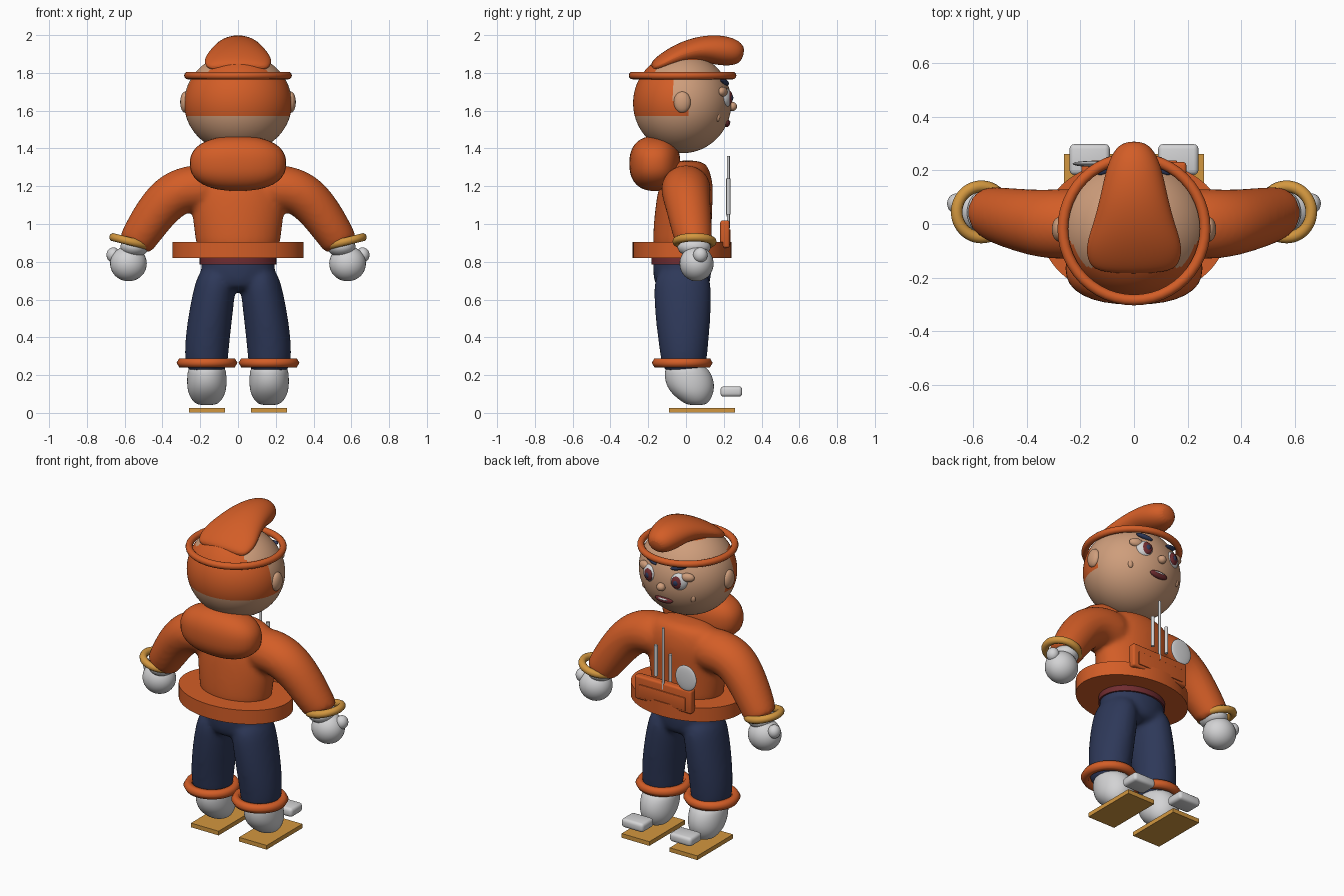
import bpy, bmesh, math
from mathutils import Vector

if "Cube" in bpy.data.objects:
    bpy.data.objects.remove(bpy.data.objects["Cube"], do_unlink=True)


def material(name, rgb):
    m = bpy.data.materials.new(name)
    m.use_nodes = True
    m.diffuse_color = (*rgb, 1)
    m.node_tree.nodes["Principled BSDF"].inputs["Base Color"].default_value = (*rgb, 1)
    return m


ORANGE = material("orange", (0.65, 0.11, 0.02))
SKIN = material("skin", (0.62, 0.34, 0.2))
NAVY = material("navy", (0.027, 0.04, 0.1))
WHITE = material("white", (0.65, 0.65, 0.66))
GOLD = material("gold", (0.65, 0.31, 0.05))
MAROON = material("maroon", (0.16, 0.025, 0.03))
X, Y = Vector((1, 0, 0)), Vector((0, 1, 0))


def finish(ob, name, mat, angle=40):
    ob.name = ob.data.name = name
    ob.data.materials.append(mat)
    bpy.ops.object.select_all(action="DESELECT")
    bpy.context.view_layer.objects.active = ob
    ob.select_set(True)
    bpy.ops.object.shade_smooth_by_angle(angle=math.radians(angle))
    return ob


def from_bmesh(bm, name, mat, angle=40):
    bmesh.ops.recalc_face_normals(bm, faces=bm.faces)
    mesh = bpy.data.meshes.new(name)
    bm.to_mesh(mesh)
    bm.free()
    ob = bpy.data.objects.new(name, mesh)
    bpy.context.collection.objects.link(ob)
    return finish(ob, name, mat, angle)


def ball(name, loc, radii, mat, rot=(0, 0, 0), power=1, seg=32):
    """Ellipsoid; a power under 1 makes it boxier."""
    bm = bmesh.new()
    bmesh.ops.create_uvsphere(bm, u_segments=seg, v_segments=seg * 3 // 4, radius=1)
    for v in bm.verts:
        v.co = [math.copysign(abs(c) ** power, c) * r for c, r in zip(v.co, radii)]
    ob = from_bmesh(bm, name, mat, 80)
    ob.location, ob.rotation_euler = loc, rot
    return ob


def box(name, loc, size, mat, bevel=0.0):
    bm = bmesh.new()
    bmesh.ops.create_cube(bm, size=1)
    for v in bm.verts:
        v.co = [c * s for c, s in zip(v.co, size)]
    if bevel:
        bmesh.ops.bevel(bm, geom=bm.edges[:], offset=bevel, segments=3,
                        profile=0.5, affect="EDGES")
    ob = from_bmesh(bm, name, mat)
    ob.location = loc
    return ob


def cylinder(name, loc, rx, ry, depth, mat, rot=(0, 0, 0), sides=48):
    bm = bmesh.new()
    bmesh.ops.create_cone(bm, cap_ends=True, segments=sides, radius1=1, radius2=1, depth=depth)
    for v in bm.verts:
        v.co.x *= rx
        v.co.y *= ry
    ob = from_bmesh(bm, name, mat)
    ob.location, ob.rotation_euler = loc, rot
    return ob


def ring(name, loc, major, minor, mat, sides=12, rot=(0, 0, 0)):
    bpy.ops.mesh.primitive_torus_add(location=loc, rotation=rot, major_radius=major,
                                     minor_radius=minor, major_segments=48,
                                     minor_segments=sides)
    return finish(bpy.context.object, name, mat, 70)


def add_loft(bm, rings, ref, sides=16):
    """Closed tube; each ring is centre, radius across ref, radius along ref."""
    centres = [Vector(r[0]) for r in rings]
    loops = []
    for i, (c, a, b) in enumerate(rings):
        t = centres[min(i + 1, len(rings) - 1)] - centres[max(i - 1, 0)]
        u = t.cross(ref).normalized()
        angles = [2 * math.pi * k / sides for k in range(sides)]
        loops.append([bm.verts.new(centres[i] + u * a * math.cos(w) + ref * b * math.sin(w))
                      for w in angles])
    for p, q in zip(loops, loops[1:]):
        for k in range(sides):
            n = (k + 1) % sides
            bm.faces.new((p[k], p[n], q[n], q[k]))
    bm.faces.new(loops[0])
    bm.faces.new(loops[-1])


def soft(ob, blend=False):
    """Round the loft; blend also fuses overlapping tubes into one skin."""
    ob.modifiers.new("round", "SUBSURF").levels = 2
    ob.modifiers["round"].render_levels = 2
    if blend:
        r = ob.modifiers.new("fuse", "REMESH")
        r.mode, r.voxel_size, r.use_smooth_shade = "VOXEL", 0.014, True
        s = ob.modifiers.new("relax", "SMOOTH")
        s.factor, s.iterations = 0.5, 8
    return ob


# Jacket: torso and both sleeves
bm = bmesh.new()
add_loft(bm, [((0, -0.02, 0.83), 0.22, 0.155), ((0, -0.02, 0.92), 0.23, 0.16),
              ((0, -0.015, 1.06), 0.25, 0.155), ((0, 0, 1.2), 0.26, 0.15),
              ((0, 0.01, 1.28), 0.23, 0.12), ((0, 0.01, 1.34), 0.16, 0.09)], Y)
for s in (1, -1):
    add_loft(bm, [((s * 0.08, 0, 1.18), 0.13, 0.13), ((s * 0.25, 0, 1.195), 0.13, 0.135),
                  ((s * 0.35, 0, 1.155), 0.125, 0.13), ((s * 0.43, 0.015, 1.07), 0.115, 0.12),
                  ((s * 0.5, 0.03, 0.965), 0.105, 0.11),
                  ((s * 0.535, 0.04, 0.91), 0.098, 0.1),
                  ((s * 0.55, 0.045, 0.88), 0.09, 0.09)], Y)
soft(from_bmesh(bm, "jacket", ORANGE), True)

# Trousers: hips and both legs
bm = bmesh.new()
add_loft(bm, [((0, -0.02, 0.87), 0.2, 0.155), ((0, -0.02, 0.78), 0.2, 0.16),
              ((0, -0.02, 0.7), 0.2, 0.155), ((0, -0.02, 0.64), 0.17, 0.13)], Y)
for s in (1, -1):
    add_loft(bm, [((s * 0.1, -0.02, 0.78), 0.1, 0.15), ((s * 0.13, -0.018, 0.62), 0.115, 0.157),
                  ((s * 0.155, -0.015, 0.45), 0.12, 0.145),
                  ((s * 0.168, -0.012, 0.32), 0.12, 0.128),
                  ((s * 0.166, -0.01, 0.19), 0.108, 0.115)], Y)
soft(from_bmesh(bm, "trousers", NAVY), True)
cylinder("waist_trim", (0, -0.02, 0.81), 0.203, 0.163, 0.05, MAROON)
cylinder("jacket_hem", (0, -0.02, 0.862), 0.348, 0.262, 0.086, ORANGE, sides=64)
ball("hood", (0, -0.165, 1.32), (0.255, 0.135, 0.145), ORANGE, power=0.85)

# Head, with hair painted on the back and crown
head = ball("head", (0, -0.02, 1.64), (0.285, 0.26, 0.265), SKIN, seg=96)
head.data.materials.append(ORANGE)
for f in head.data.polygons:
    c = f.center + head.location
    side = 0.02 if c.z < 1.65 else -0.07
    back = 1.57 < c.z < 1.79 and c.y < side
    crown = c.z > 1.79 and (c.y < -0.16 or c.z > 1.868)
    f.material_index = 1 if back or crown else 0
ring("headband", (0, -0.018, 1.786), 0.265, 0.02, ORANGE)

# Swept-forward quiff
bm = bmesh.new()
add_loft(bm, [((0, -0.18, 1.82), 0.025, 0.13), ((0, -0.15, 1.835), 0.045, 0.175),
              ((0, -0.08, 1.87), 0.06, 0.185), ((0, 0, 1.905), 0.068, 0.155),
              ((0, 0.1, 1.928), 0.075, 0.128), ((0, 0.2, 1.918), 0.083, 0.108),
              ((0, 0.27, 1.905), 0.068, 0.08), ((0, 0.305, 1.895), 0.035, 0.04)], X)
soft(from_bmesh(bm, "quiff", ORANGE))

# Face
ball("nose", (0, 0.245, 1.622), (0.026, 0.025, 0.024), SKIN)
ball("mouth", (0, 0.215, 1.535), (0.06, 0.018, 0.022), MAROON)
ball("teeth", (0, 0.227, 1.54), (0.035, 0.008, 0.007), WHITE)

for s, side in ((1, "left"), (-1, "right")):
    turn = -s * 0.35
    ball(side + "_ear", (s * 0.28, -0.02, 1.645), (0.026, 0.045, 0.056), SKIN)
    ball(side + "_eye", (s * 0.1, 0.205, 1.668), (0.052, 0.034, 0.053), WHITE, (0, 0, turn))
    ball(side + "_iris", (s * 0.098, 0.227, 1.668), (0.034, 0.018, 0.038), MAROON, (0, 0, turn))
    ball(side + "_pupil", (s * 0.096, 0.238, 1.668), (0.016, 0.012, 0.019), NAVY, (0, 0, turn))
    ball(side + "_eyelid", (s * 0.148, 0.195, 1.7), (0.04, 0.022, 0.026), SKIN, (0, 0, turn))
    ball(side + "_eyebrow", (s * 0.095, 0.205, 1.752), (0.05, 0.016, 0.014), NAVY,
         (0, -s * 0.25, turn))
    ball(side + "_cheek", (s * 0.165, 0.168, 1.568), (0.018, 0.014, 0.026), SKIN)

    # Hands and cuffs
    ball(side + "_wrist", (s * 0.547, 0.043, 0.88), (0.075, 0.088, 0.055), WHITE)
    ball(side + "_hand", (s * 0.58, 0.056, 0.79), (0.097, 0.09, 0.093), WHITE)
    ball(side + "_thumb", (s * 0.66, 0.076, 0.836), (0.036, 0.038, 0.04), WHITE)
    ring(side + "_bracelet", (s * 0.568, 0.045, 0.907), 0.095, 0.022, GOLD, 10,
         (0, -s * 0.24, 0))

    # Boots, ankle cuffs and boards
    x = s * 0.165
    bm = bmesh.new()
    add_loft(bm, [((x, -0.005, 0.26), 0.095, 0.1), ((x, 0.01, 0.21), 0.106, 0.128),
                  ((x, 0.022, 0.15), 0.108, 0.132), ((x, 0.035, 0.1), 0.1, 0.112),
                  ((x, 0.05, 0.06), 0.075, 0.075), ((x, 0.055, 0.04), 0.045, 0.045)], Y)
    soft(from_bmesh(bm, side + "_boot", WHITE))
    ring(side + "_ankle_cuff", (s * 0.164, -0.02, 0.265), 0.133, 0.028, ORANGE, 6)
    box(side + "_board", (x, 0.085, 0.014), (0.19, 0.35, 0.026), GOLD)
    box(side + "_toe_block", (x, 0.24, 0.113), (0.15, 0.115, 0.055), WHITE, 0.018)

# Pouch with tools
box("pouch", (0, 0.206, 0.946), (0.39, 0.05, 0.145), ORANGE, 0.012)
box("pouch_pocket", (0, 0.232, 0.93), (0.32, 0.009, 0.08), ORANGE, 0.003)
for name, x, low, high, r in (("long_rod", 0, 0.98, 1.36, 0.008),
                              ("left_rod", 0.05, 1.05, 1.24, 0.011),
                              ("right_rod", -0.05, 1.04, 1.21, 0.01)):
    cylinder(name, (x, 0.224, (low + high) / 2), r, r, high - low, WHITE, sides=12)
ball("round_tool", (-0.157, 0.224, 1.09), (0.072, 0.011, 0.078), WHITE)
